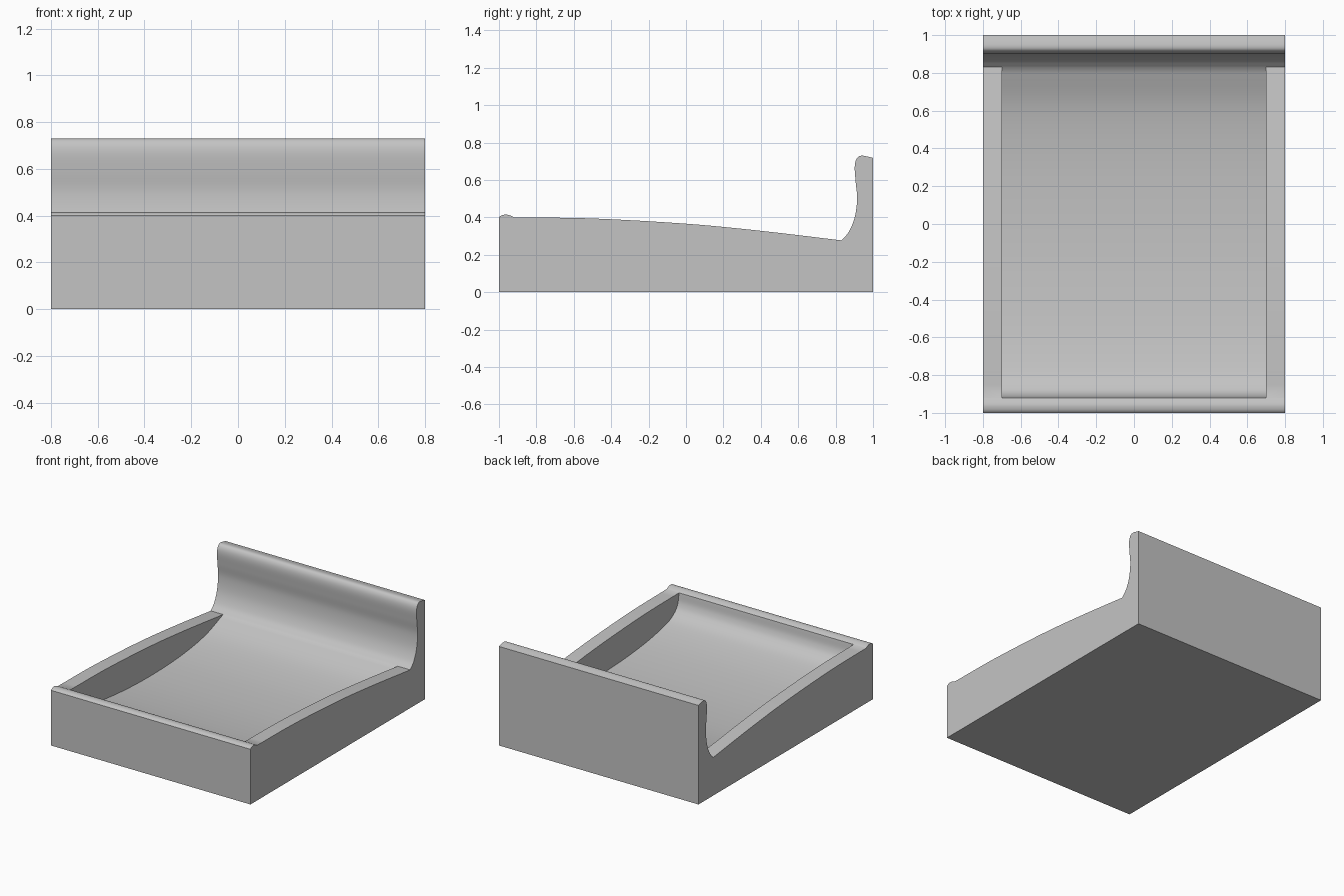
import bpy
import bmesh
from mathutils import Vector

if "Cube" in bpy.data.objects:
    bpy.data.objects.remove(bpy.data.objects["Cube"], do_unlink=True)

HALF, INNER = 0.8, 0.7  # outer half width, half width of the hollow


def smooth_path(points, steps=6):
    """Catmull-Rom curve through (y, z) points."""
    pts = [Vector(p) for p in points]
    pts = [2 * pts[0] - pts[1]] + pts + [2 * pts[-1] - pts[-2]]
    path = []
    for a, b, c, d in zip(pts, pts[1:], pts[2:], pts[3:]):
        for i in range(steps):
            t = i / steps
            path.append(0.5 * (2 * b + (c - a) * t + (2 * a - 5 * b + 4 * c - d) * t ** 2
                               + (3 * b - a - 3 * c + d) * t ** 3))
    return path + [pts[-2]]


# Side profile sections, front to back
front_lip = smooth_path([(-1, 0.4), (-0.985, 0.411), (-0.96, 0.415), (-0.935, 0.408), (-0.92, 0.4)], 4)
side_top = smooth_path([(-0.92, 0.4), (-0.5, 0.394), (0, 0.366), (0.4, 0.328), (0.83, 0.277)])
back_rise = smooth_path([(0.83, 0.277), (0.87, 0.322), (0.902, 0.4), (0.915, 0.5), (0.907, 0.59),
                         (0.902, 0.67), (0.913, 0.714), (0.94, 0.73), (1, 0.718)])
floor = smooth_path([(-0.92, 0.4), (-0.907, 0.33), (-0.87, 0.277), (-0.78, 0.231), (-0.55, 0.185),
                     (-0.25, 0.157), (0.05, 0.15), (0.35, 0.163), (0.62, 0.203), (0.83, 0.277)])

bm = bmesh.new()


def row(path, x):
    return [bm.verts.new((x, p.x, p.y)) for p in path]


def strip(path, x0, x1):
    a, b = row(path, x0), row(path, x1)
    for i in range(len(path) - 1):
        bm.faces.new((a[i], b[i], b[i + 1], a[i + 1]))


# Lip, backrest and hollow floor
for path in (front_lip, back_rise):
    for x0, x1 in ((-HALF, -INNER), (-INNER, INNER), (INNER, HALF)):
        strip(path, x0, x1)
strip(floor, -INNER, INNER)

# Side rails, inner walls and outer sides
outline = front_lip + side_top[1:] + back_rise[1:] + [Vector((1, 0)), Vector((-1, 0))]
for s in (-1, 1):
    strip(side_top, s * INNER, s * HALF)
    bm.faces.new(row(floor + side_top[-2:0:-1], s * INNER))
    bm.faces.new(row(outline, s * HALF))

# Front, underside and back
xs = (-HALF, -INNER, INNER, HALF)
for x0, x1 in zip(xs, xs[1:]):
    strip([Vector((1, 0.718)), Vector((1, 0)), Vector((-1, 0)), Vector((-1, 0.4))], x0, x1)

bmesh.ops.remove_doubles(bm, verts=bm.verts, dist=0.0005)
bmesh.ops.recalc_face_normals(bm, faces=bm.faces)
mesh = bpy.data.meshes.new("tray_body")
bm.to_mesh(mesh)
bm.free()

tray = bpy.data.objects.new("tray_body", mesh)
bpy.context.collection.objects.link(tray)

# Plain grey
grey = bpy.data.materials.new("plain_grey")
grey.use_nodes = True
color = (0.55, 0.55, 0.55, 1)
grey.diffuse_color = color
grey.node_tree.nodes["Principled BSDF"].inputs["Base Color"].default_value = color
mesh.materials.append(grey)

bpy.ops.object.select_all(action="DESELECT")
tray.select_set(True)
bpy.context.view_layer.objects.active = tray
bpy.ops.object.shade_smooth_by_angle(angle=0.52)
